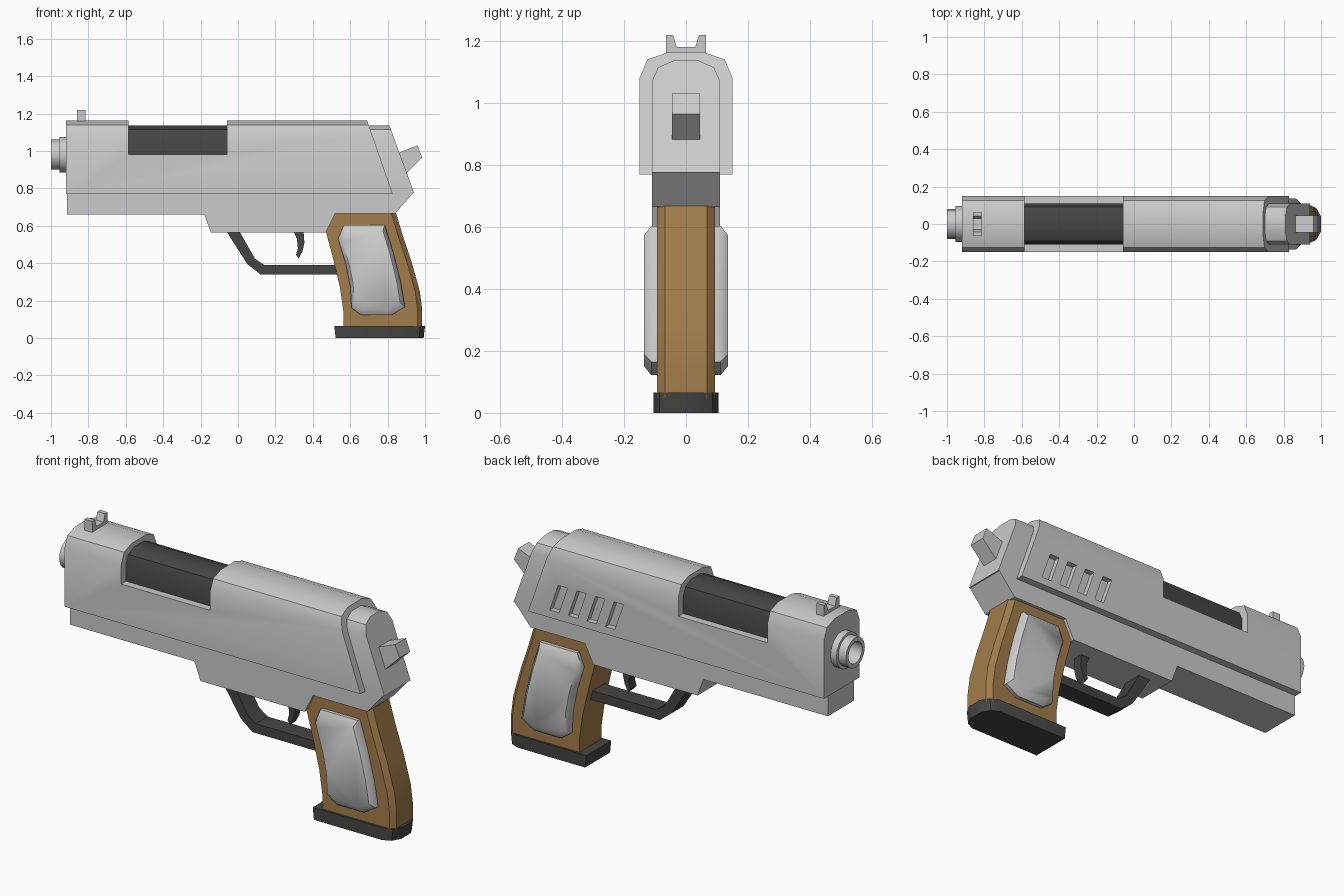
import bpy, bmesh, math

if "Cube" in bpy.data.objects:
    bpy.data.objects.remove(bpy.data.objects["Cube"])


def material(name, rgb):
    m = bpy.data.materials.new(name)
    m.diffuse_color = (*rgb, 1)
    m.use_nodes = True
    m.node_tree.nodes["Principled BSDF"].inputs["Base Color"].default_value = m.diffuse_color
    return m


DARK = material("dark_metal", (0.06, 0.06, 0.058))
BROWN = material("brown_grip", (0.36, 0.2, 0.07))


def loft(name, *lofts, mat=None, smooth=30):
    """Each loft is a list of equal-length rings, bridged in order and capped."""
    bm = bmesh.new()
    for rings in lofts:
        vs = [[bm.verts.new(p) for p in ring] for ring in rings]
        n = len(vs[0])
        for a, b in zip(vs, vs[1:]):
            for i in range(n):
                j = (i + 1) % n
                bm.faces.new((a[i], a[j], b[j], b[i]))
        bm.faces.new(vs[0])
        bm.faces.new(vs[-1])
    bmesh.ops.recalc_face_normals(bm, faces=bm.faces)
    me = bpy.data.meshes.new(name)
    bm.to_mesh(me)
    bm.free()
    ob = bpy.data.objects.new(name, me)
    bpy.context.collection.objects.link(ob)
    if mat:
        me.materials.append(mat)
    if smooth:
        bpy.ops.object.select_all(action='DESELECT')
        ob.select_set(True)
        bpy.context.view_layer.objects.active = ob
        bpy.ops.object.shade_smooth_by_angle(angle=math.radians(smooth))
    return ob


def side(profile, y):
    return [(x, y, z) for x, z in profile]


def plate(profile, y0, y1):
    return [side(profile, y0), side(profile, y1)]


def section(half, x_of_z):
    """Symmetric y,z cross-section; x may depend on z for slanted ends."""
    pts = half + [(-y, z) for y, z in reversed(half)]
    return [(x_of_z(z), y, z) for y, z in pts]


# Slide with slanted rear end
slide_half = [(0.15, 0.77), (0.15, 1.08), (0.125, 1.14), (0.06, 1.163)]
slide = loft("slide", [section(slide_half, lambda z: -0.92),
                       section(slide_half, lambda z: 0.69 + (1.163 - z) * 0.35)])

# Ejection opening and the slanted grooves on the far side
opening = plate([(-0.585, 0.98), (-0.06, 0.98), (-0.06, 1.3), (-0.585, 1.3)], -0.3, 0.3)
grooves = []
for i in range(4):
    x = 0.70 - 0.11 * i
    grooves.append(plate([(x - 0.055, 0.81), (x, 0.81), (x - 0.05, 0.955),
                          (x - 0.105, 0.955)], 0.12, 0.2))
cutter = loft("slide_cutter", opening, *grooves, smooth=0)
cutter.hide_render = True
cutter.hide_set(True)
cut = slide.modifiers.new("openings", 'BOOLEAN')
cut.operation = 'DIFFERENCE'
cut.solver = 'EXACT'
cut.object = cutter

# Dark barrel in the opening, and the rear block with the same rounded top
core_top = [(0.11, 1.07), (0.09, 1.115), (0.04, 1.137)]
barrel_half = [(0.11, 0.95)] + core_top
loft("barrel", [section(barrel_half, lambda z: -0.61),
                section(barrel_half, lambda z: -0.03)], mat=DARK)
rear_half = [(0.11, 0.775)] + core_top
loft("rear_block", [section(rear_half, lambda z: 0.5),
                    section(rear_half, lambda z: 0.94 - (z - 0.78) * 0.366)])

# Frame
loft("frame", plate([(-0.915, 0.66), (-0.18, 0.66), (-0.145, 0.565), (0.47, 0.565),
                     (0.52, 0.665), (0.84, 0.665), (0.94, 0.78), (-0.915, 0.78)],
                    -0.11, 0.11))

# Muzzle: stepped hollow tube
loft("muzzle", [[(x, r * math.cos(a), 0.98 + r * math.sin(a))
                 for a in [math.tau * k / 16 for k in range(16)]]
                for x, r in [(-0.9, 0.095), (-0.955, 0.095), (-0.955, 0.08),
                             (-1.0, 0.08), (-1.0, 0.058), (-0.925, 0.058)]])

# Notched front sight
sight_half = [(0.065, 1.14), (0.065, 1.22), (0.042, 1.22), (0.03, 1.18)]
loft("sight", [section(sight_half, lambda z: -0.86),
               section(sight_half, lambda z: -0.815)])

# Hammer
loft("hammer", plate([(0.82, 0.975), (0.96, 1.03), (0.985, 0.965), (0.895, 0.875),
                      (0.84, 0.87)], -0.045, 0.045))

# Trigger guard and trigger
loft("trigger_guard", plate([(-0.065, 0.575), (0.05, 0.395), (0.12, 0.34), (0.57, 0.34),
                             (0.57, 0.39), (0.14, 0.39), (0.09, 0.425), (0.005, 0.575)],
                            -0.05, 0.05), mat=DARK)
loft("trigger", plate([(0.295, 0.575), (0.315, 0.53), (0.32, 0.48), (0.31, 0.445),
                       (0.325, 0.425), (0.345, 0.465), (0.355, 0.51), (0.35, 0.575)],
                      -0.025, 0.025), mat=DARK)

# Grip with bevelled back edges
front = [(0.565, 0.05), (0.565, 0.13), (0.545, 0.27), (0.51, 0.42), (0.467, 0.58),
         (0.52, 0.668)]
back = [(0.845, 0.668), (0.88, 0.55), (0.93, 0.4), (0.972, 0.25), (0.985, 0.15),
        (0.985, 0.05)]
inner_back = [(x - 0.025, z) for x, z in back]
loft("grip", [side(front + inner_back, -0.093), side(front + back, -0.068),
              side(front + back, 0.068), side(front + inner_back, 0.093)], mat=BROWN)

# Raised side panels
panel = [(0.565, 0.603), (0.785, 0.603), (0.83, 0.46), (0.87, 0.3), (0.893, 0.165),
         (0.82, 0.122), (0.66, 0.122), (0.607, 0.16), (0.6, 0.28), (0.575, 0.4),
         (0.535, 0.53)]
raised = [(0.71 + (x - 0.71) * 0.86, 0.36 + (z - 0.36) * 0.88) for x, z in panel]
for s, label in ((-1, "near"), (1, "far")):
    loft(label + "_grip_panel", [side(panel, s * 0.085), side(panel, s * 0.112),
                                 side(raised, s * 0.135)], mat=None, smooth=45)

# Base plate with rounded back
base_half = [(0.515, 0.105), (0.93, 0.105), (0.975, 0.085), (1.0, 0.04)]
base = base_half + [(x, -y) for x, y in reversed(base_half)]
loft("base_plate", [[(0.75 + (x - 0.75) * 0.97, y, 0) for x, y in base],
                    [(x, y, 0.065) for x, y in base]], mat=DARK)
